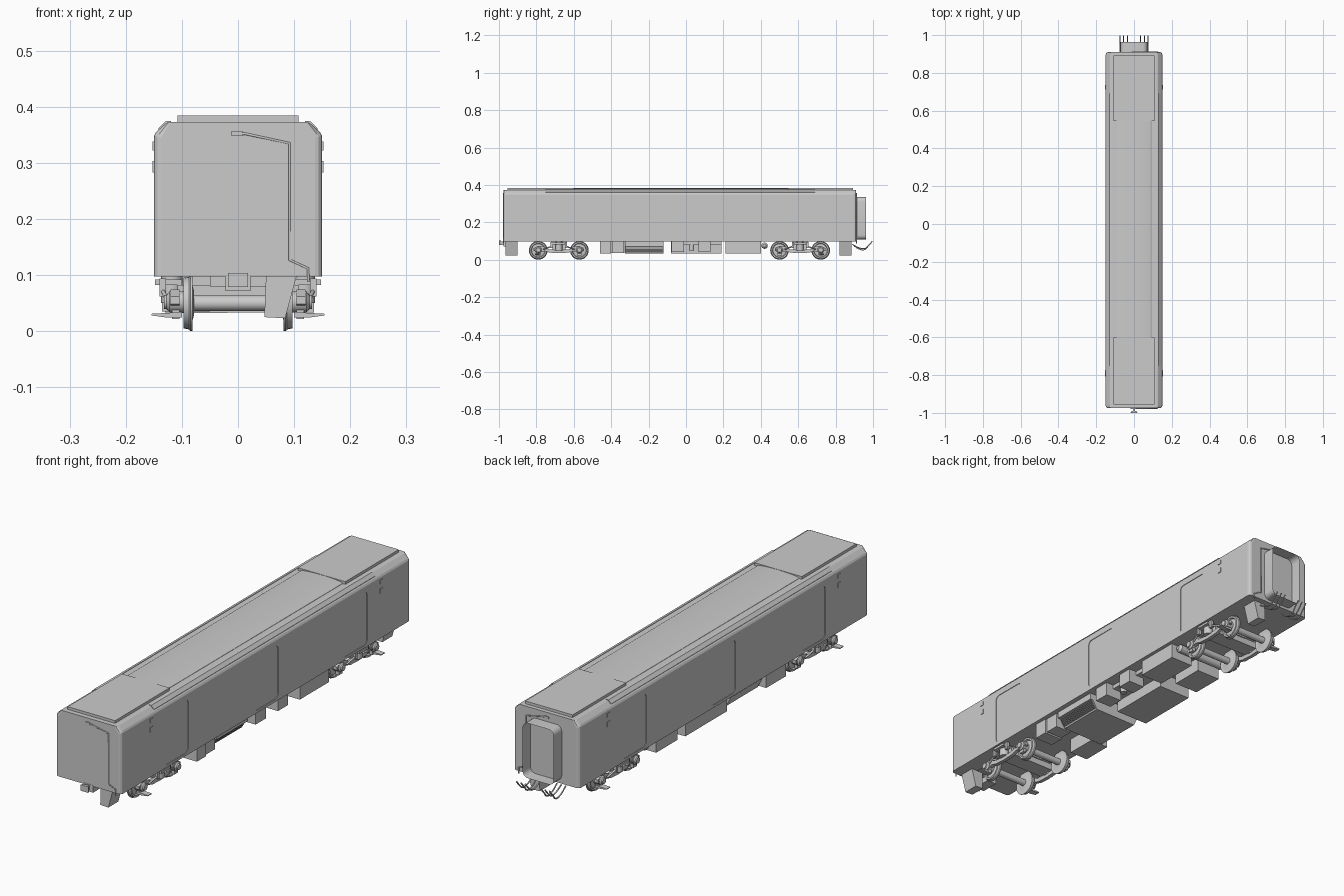
import bpy, bmesh, math
from mathutils import Vector

if "Cube" in bpy.data.objects:
    bpy.data.objects.remove(bpy.data.objects["Cube"])


def finish(name, bm, smooth=False):
    bmesh.ops.recalc_face_normals(bm, faces=bm.faces)
    me = bpy.data.meshes.new(name)
    bm.to_mesh(me)
    bm.free()
    ob = bpy.data.objects.new(name, me)
    bpy.context.collection.objects.link(ob)
    if smooth:
        bpy.ops.object.select_all(action='DESELECT')
        ob.select_set(True)
        bpy.context.view_layer.objects.active = ob
        bpy.ops.object.shade_smooth_by_angle(angle=math.radians(35))
    return ob


def add_prism(bm, pts, axis, a, b):
    # 2D outline swept from a to b along one axis
    def co(p, t):
        return {'X': (t, p[0], p[1]), 'Y': (p[0], t, p[1]), 'Z': (p[0], p[1], t)}[axis]
    va = [bm.verts.new(co(p, a)) for p in pts]
    vb = [bm.verts.new(co(p, b)) for p in pts]
    n = len(pts)
    bm.faces.new(va)
    end = bm.faces.new(vb[::-1])
    for i in range(n):
        bm.faces.new((va[i], va[(i + 1) % n], vb[(i + 1) % n], vb[i]))
    return end


def prism(name, pts, axis, a, b, smooth=False):
    bm = bmesh.new()
    add_prism(bm, pts, axis, a, b)
    return finish(name, bm, smooth)


def box(name, x0, x1, y0, y1, z0, z1):
    return prism(name, [(x0, y0), (x1, y0), (x1, y1), (x0, y1)], 'Z', z0, z1)


def round_rect(u0, u1, v0, v1, r, n=5):
    pts = []
    for k, (cu, cv) in enumerate([(u1 - r, v1 - r), (u0 + r, v1 - r), (u0 + r, v0 + r), (u1 - r, v0 + r)]):
        for i in range(n + 1):
            t = math.pi / 2 * (k + i / n)
            pts.append((cu + r * math.cos(t), cv + r * math.sin(t)))
    return pts


def lathe(name, profile, y, z, n=28):
    # profile of (x, radius) turned about an axis parallel to x
    bm = bmesh.new()
    rings = [[bm.verts.new((x, y + r * math.cos(2 * math.pi * i / n), z + r * math.sin(2 * math.pi * i / n)))
              for i in range(n)] for x, r in profile]
    for a, b in zip(rings, rings[1:]):
        for i in range(n):
            bm.faces.new((a[i], a[(i + 1) % n], b[(i + 1) % n], b[i]))
    bm.faces.new(rings[0])
    bm.faces.new(rings[-1])
    return finish(name, bm, True)


def upright(name, x, y, z0, z1, r, n=16):
    pts = [(x + r * math.cos(2 * math.pi * i / n), y + r * math.sin(2 * math.pi * i / n)) for i in range(n)]
    return prism(name, pts, 'Z', z0, z1, True)


def tube(name, pts, r, curved=False):
    cu = bpy.data.curves.new(name, 'CURVE')
    cu.dimensions = '3D'
    cu.bevel_depth, cu.bevel_resolution, cu.use_fill_caps = r, 1, True
    if curved:
        s = cu.splines.new('BEZIER')
        s.bezier_points.add(len(pts) - 1)
        for p, c in zip(s.bezier_points, pts):
            p.co = c
            p.handle_left_type = p.handle_right_type = 'AUTO'
        cu.resolution_u = 5
    else:
        s = cu.splines.new('POLY')
        s.points.add(len(pts) - 1)
        for p, c in zip(s.points, pts):
            p.co = (*c, 1)
    ob = bpy.data.objects.new(name, cu)
    bpy.context.collection.objects.link(ob)
    bpy.ops.object.select_all(action='DESELECT')
    ob.select_set(True)
    bpy.context.view_layer.objects.active = ob
    bpy.ops.object.convert(target='MESH')


# Car body shell with rounded upright corners
FRONT, BACK = -0.975, 0.91
half = [(0.15, 0.097), (0.15, 0.348), (0.146, 0.355), (0.128, 0.371), (0.12, 0.373)]
outline = half + [(-x, z) for x, z in reversed(half)]
bm = bmesh.new()
add_prism(bm, outline, 'Y', FRONT, BACK)
ends = [e for e in bm.edges if abs(e.verts[0].co.y - e.verts[1].co.y) < 1e-5
        and min(v.co.z for v in e.verts) < 0.37
        and abs(e.verts[0].co.z - e.verts[1].co.z) > 1e-5]
bmesh.ops.bevel(bm, geom=ends, offset=0.013, segments=3, profile=0.5, affect='EDGES')
body = finish("car_body", bm)

# Side doors, recessed slightly into both sides
bm = bmesh.new()
for s in (-1, 1):
    for y in (-0.615, -0.03, 0.55):
        add_prism(bm, round_rect(y - 0.078, y + 0.078, 0.108, 0.325, 0.018), 'X', s * 0.1475, s * 0.17)
cutter = finish("door_cutter", bm)
cutter.hide_render = True
mod = body.modifiers.new("doors", 'BOOLEAN')
mod.operation, mod.object = 'DIFFERENCE', cutter
bpy.context.view_layer.objects.active = body
bpy.ops.object.modifier_apply(modifier=mod.name)
bpy.data.objects.remove(cutter)

# Roof: flat raised panels at the ends, shallow arch between
box("roof_panel_front", -0.108, 0.108, -0.955, -0.6, 0.37, 0.384)
box("roof_panel_back", -0.108, 0.108, 0.545, 0.893, 0.37, 0.384)
arch = [(0.096 * math.cos(t), 0.374 + 0.009 * math.sin(t)) for t in [math.pi * i / 12 for i in range(13)]]
prism("roof_arch", [(0.096, 0.368)] + arch + [(-0.096, 0.368)], 'Y', -0.6, 0.545, True)
for s in (-1, 1):
    prism("roof_gutter", [(s * 0.119, 0.37), (s * 0.119, 0.375), (s * 0.129, 0.374), (s * 0.142, 0.361), (s * 0.14, 0.355)],
          'Y', -0.75, 0.69)
    for y in (-0.78, 0.72):
        for z0, z1 in ((0.283, 0.303), (0.322, 0.338)):
            box("marker_lamp", s * 0.149, s * 0.1525, y - 0.008, y + 0.008, z0, z1)

# Pipe run and end tank on each end
for y, d, tag in ((FRONT, -1, "front"), (BACK, 1, "back")):
    yy = y + d * 0.001
    tube(tag + "_end_pipe", [(0.0, yy, 0.352), (0.012, yy, 0.352), (0.092, yy, 0.335), (0.092, yy, 0.127),
                             (0.125, yy, 0.112), (0.125, yy, 0.088)], 0.0025)
    box(tag + "_pipe_socket", -0.012, 0.008, y - 0.004, y + 0.004, 0.348, 0.357)
for y0, y1, tag in ((-0.965, -0.9, "front"), (0.82, 0.885, "back")):
    prism(tag + "_end_tank", [(0.05, 0.1), (0.105, 0.1), (0.084, 0.023), (0.047, 0.025)], 'Y', y0, y1)

# Coupler
box("coupler_housing", -0.022, 0.022, -0.976, -0.90, 0.072, 0.102)
box("coupler_shank", -0.006, 0.006, -0.99, -0.97, 0.08, 0.098)
prism("coupler_head", [(-0.012, -0.989), (0.012, -0.989), (0.018, -1.0), (-0.018, -1.0)], 'Z', 0.079, 0.104)

# Gangway frame with an open mouth
bm = bmesh.new()
mouth = add_prism(bm, round_rect(-0.071, 0.071, 0.108, 0.335, 0.024), 'Y', 0.9, 0.963)
bmesh.ops.inset_region(bm, faces=[mouth], thickness=0.014)
inner = bmesh.ops.extrude_face_region(bm, geom=[mouth])
bmesh.ops.delete(bm, geom=[mouth], context='FACES_ONLY')
bmesh.ops.translate(bm, vec=(0, -0.05, 0), verts=[v for v in inner['geom'] if isinstance(v, bmesh.types.BMVert)])
finish("gangway_frame", bm, True)

# Hoses hanging under the gangway
for i, x in enumerate((-0.075, -0.055, -0.035, 0.035, 0.055, 0.075)):
    dip = 0.05 + 0.006 * (i % 2)
    tube("hose", [(x, 0.89, 0.082), (x, 0.925, dip + 0.008), (x, 0.955, dip + 0.004), (x, 0.975, 0.075),
                  (x, 0.997, 0.1)], 0.003, True)

# Bogies
for c, outer in ((-0.68, -1), (0.61, 1)):
    for y in (c - 0.11, c + 0.11):
        lathe("axle", [(-0.1, 0.014), (0.1, 0.014)], y, 0.05, 16)
        for s in (-1, 1):
            lathe("wheel", [(s * 0.078, 0.02), (s * 0.083, 0.038), (s * 0.081, 0.05), (s * 0.085, 0.05),
                            (s * 0.087, 0.047), (s * 0.097, 0.045), (s * 0.097, 0.038), (s * 0.09, 0.035),
                            (s * 0.094, 0.016)], y, 0.05)
            lathe("axle_box", [(s * 0.092, 0.019), (s * 0.122, 0.019), (s * 0.127, 0.013), (s * 0.132, 0.012)], y, 0.052, 16)
            box("brake_unit", s * 0.104, s * 0.118, y - 0.012, y + 0.012, 0.022, 0.05)
    for s in (-1, 1):
        frame = [(-0.135, 0.062), (-0.11, 0.074), (-0.08, 0.07), (-0.055, 0.056), (0, 0.051)]
        under = [(-0.135, 0.048), (-0.11, 0.04), (-0.075, 0.046), (-0.05, 0.038), (0, 0.035)]
        top = frame + [(-y, z) for y, z in frame[-2::-1]]
        low = under + [(-y, z) for y, z in under[-2::-1]]
        prism("bogie_side_frame", [(c + y, z) for y, z in top + low[::-1]], 'X', s * 0.104, s * 0.12)
        upright("bogie_spring", s * 0.118, c, 0.05, 0.098, 0.019)
        box("spring_cap", s * 0.1, s * 0.148, c - 0.03, c + 0.03, 0.082, 0.092)
        for d in (-0.038, 0.038):
            box("damper", s * 0.128, s * 0.14, c + d - 0.006, c + d + 0.006, 0.062, 0.094)
            tube("damper_rod", [(s * 0.134, c + d, 0.072), (s * 0.126, c + d * 2.2, 0.055)], 0.004)
        # Tapered footplates by the outer axles
        y = c + outer * 0.115
        prism("footplate", [(s * 0.1, 0.024), (s * 0.125, 0.024), (s * 0.154, 0.028), (s * 0.154, 0.031), (s * 0.1, 0.034)],
              'Y', y - 0.012, y + 0.012)
    box("bogie_bolster", -0.108, 0.108, c - 0.035, c + 0.035, 0.055, 0.082)
    box("bogie_pivot", -0.05, 0.05, c - 0.04, c + 0.04, 0.08, 0.1)

# Underfloor equipment
gear = [("battery_box", 0.05, 0.135, -0.46, -0.40, 0.033), ("battery_box", 0.055, 0.13, -0.395, -0.335, 0.036),
        ("control_box", -0.135, -0.05, -0.46, -0.33, 0.035), ("converter_top", -0.12, 0.13, -0.325, -0.12, 0.07),
        ("compressor_box", -0.13, 0.02, -0.08, 0.19, 0.033), ("relay_box", 0.06, 0.135, -0.078, -0.012, 0.04),
        ("relay_box", 0.06, 0.135, 0.068, 0.132, 0.04), ("relay_mount", 0.02, 0.1, -0.08, 0.19, 0.08),
        ("water_tank", 0.03, 0.135, 0.21, 0.40, 0.033), ("waste_tank", -0.13, -0.02, 0.24, 0.38, 0.038)]
for name, x0, x1, y0, y1, z0 in gear:
    box(name, x0, x1, y0, y1, z0, 0.1)
prism("converter", [(-0.12, 0.072), (0.12, 0.072), (0.095, 0.034), (-0.1, 0.032)], 'Y', -0.325, -0.12)
for i in range(6):
    z = 0.04 + i * 0.005
    x = 0.097 + (z - 0.034) * 0.66
    box("converter_louvre", x - 0.004, x + 0.005, -0.32, -0.125, z, z + 0.002)
lathe("air_reservoir", [(-0.12, 0.008), (-0.11, 0.017), (0.11, 0.017), (0.12, 0.008)], 0.42, 0.075, 16)
upright("drain_pot", 0.08, 0.03, 0.05, 0.1, 0.014)
